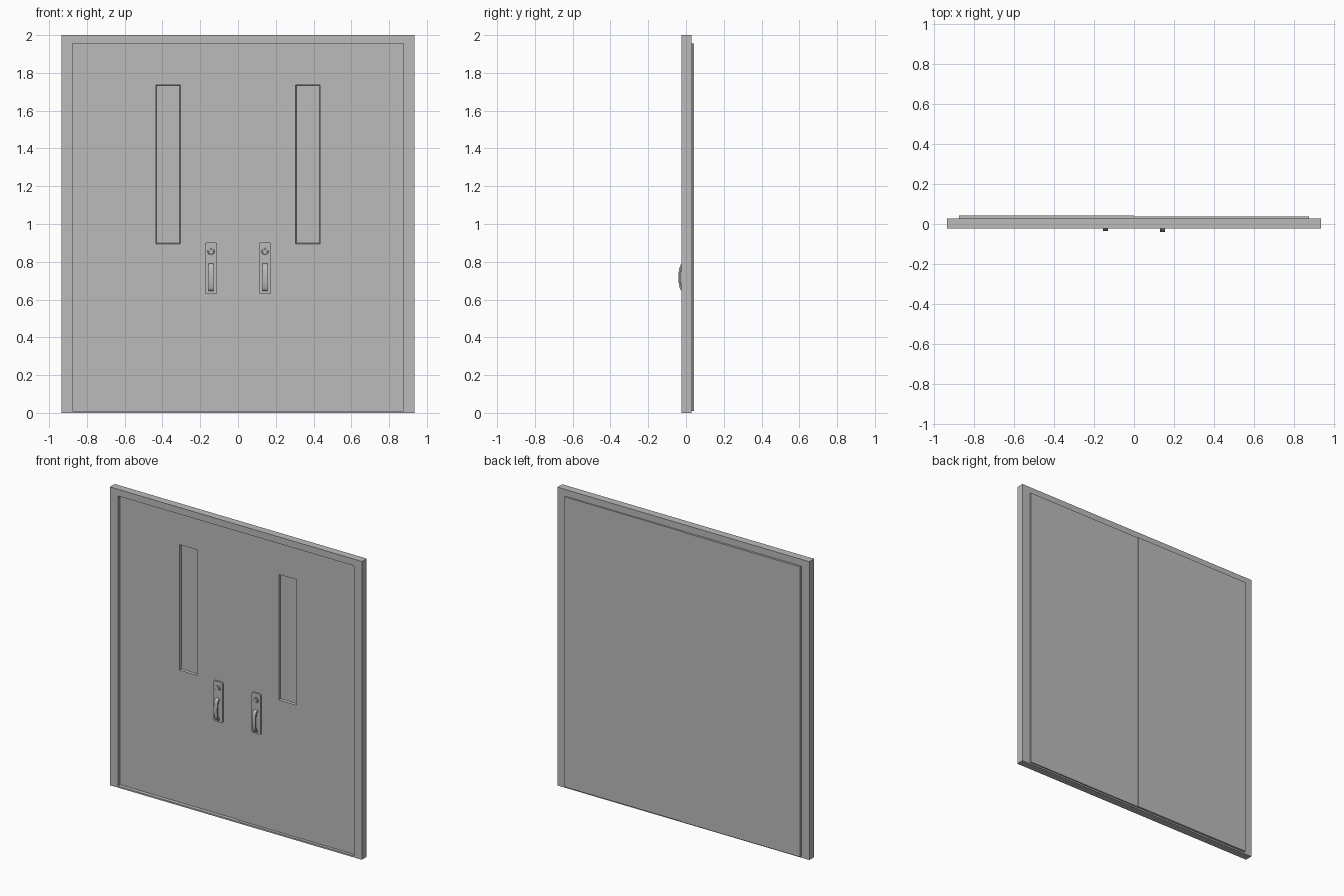
import bpy, bmesh, math
from mathutils import Vector, Matrix

cube = bpy.data.objects.get("Cube")
if cube:
    bpy.data.objects.remove(cube, do_unlink=True)

grey = bpy.data.materials.new("plain grey")
grey.use_nodes = True
colour = (0.5, 0.5, 0.5, 1)
grey.diffuse_color = colour
grey.node_tree.nodes["Principled BSDF"].inputs["Base Color"].default_value = colour


def finish(name, bm, smooth=False):
    bmesh.ops.recalc_face_normals(bm, faces=bm.faces)
    mesh = bpy.data.meshes.new(name)
    bm.to_mesh(mesh)
    bm.free()
    mesh.materials.append(grey)
    ob = bpy.data.objects.new(name, mesh)
    bpy.context.collection.objects.link(ob)
    if smooth:
        bpy.ops.object.select_all(action='DESELECT')
        ob.select_set(True)
        bpy.context.view_layer.objects.active = ob
        bpy.ops.object.shade_smooth_by_angle(angle=math.radians(40))
    return ob


def box(bm, lo, hi):
    lo, hi = Vector(lo), Vector(hi)
    matrix = Matrix.Translation((lo + hi) / 2) @ Matrix.Diagonal((*(hi - lo), 1))
    return bmesh.ops.create_cube(bm, size=1, matrix=matrix)["verts"]


def extrude(bm, points, offset):
    face = bm.faces.new([bm.verts.new(p) for p in points])
    out = bmesh.ops.extrude_face_region(bm, geom=[face])["geom"]
    bmesh.ops.translate(bm, vec=offset,
                        verts=[v for v in out if isinstance(v, bmesh.types.BMVert)])


FRONT, BACK = -0.023, 0.028          # frame faces
INNER, HEAD, SILL = 0.875, 1.955, 0.01


# Frame: a rectangular ring with a thin sill
def rect(bm, x, z0, z1, y):
    return [bm.verts.new(p) for p in ((-x, y, z0), (x, y, z0), (x, y, z1), (-x, y, z1))]


bm = bmesh.new()
rings = [rect(bm, 0.935, 0, 2, FRONT), rect(bm, 0.935, 0, 2, BACK),
         rect(bm, INNER, SILL, HEAD, BACK), rect(bm, INNER, SILL, HEAD, FRONT)]
for k in range(4):
    a, b = rings[k], rings[(k + 1) % 4]
    for i in range(4):
        j = (i + 1) % 4
        bm.faces.new((a[i], a[j], b[j], b[i]))
finish("door_frame", bm)


def build_leaf(side, label, shift):
    face_y = -0.003 + shift

    # Leaf with a sloped window recess in the front only
    bm = bmesh.new()
    box(bm, (0, face_y, SILL), (INNER, 0.037 + shift, HEAD))
    for x in (0.305, 0.435):
        bmesh.ops.bisect_plane(bm, geom=bm.verts[:] + bm.edges[:] + bm.faces[:],
                               plane_co=(x, 0, 0), plane_no=(1, 0, 0))
    for z in (0.895, 1.737):
        bmesh.ops.bisect_plane(bm, geom=bm.verts[:] + bm.edges[:] + bm.faces[:],
                               plane_co=(0, 0, z), plane_no=(0, 0, 1))
    bm.normal_update()
    pane = next(f for f in bm.faces if f.normal.y < -0.9
                and (f.calc_center_median() - Vector((0.37, face_y, 1.316))).length < 0.05)
    bmesh.ops.inset_region(bm, faces=[pane], thickness=0.005, depth=0)
    bmesh.ops.translate(bm, vec=(0, 0.014, 0), verts=pane.verts[:])
    bmesh.ops.scale(bm, vec=(side, 1, 1), verts=bm.verts)
    finish(label + "_leaf", bm)

    # Lock plate with rounded corners
    cx = side * 0.143
    bm = bmesh.new()
    points = []
    for qx, qz, start in ((1, 0.893, 0), (-1, 0.893, 90), (-1, 0.638, 180), (1, 0.638, 270)):
        for step in range(4):
            t = math.radians(start + step * 30)
            points.append((cx + qx * 0.025 + 0.008 * math.cos(t), face_y + 0.002,
                           qz + 0.008 * math.sin(t)))
    extrude(bm, points, (0, -0.012, 0))
    finish(label + "_lock_plate", bm, True)

    # Round lock cylinder with a stepped face
    bm = bmesh.new()
    for radius, depth in ((0.02, 0.015), (0.014, 0.019)):
        bmesh.ops.create_cone(
            bm, cap_ends=True, segments=24, radius1=radius, radius2=radius * 0.85, depth=depth,
            matrix=Matrix.Translation((cx, face_y - depth / 2, 0.855))
            @ Matrix.Rotation(math.pi / 2, 4, 'X'))
    finish(label + "_lock", bm, True)

    # Bowed pull handle, a flat strap swept along an arch
    bm = bmesh.new()
    base = face_y - 0.009
    outer, inner = [], []
    for step in range(17):
        t = math.pi * step / 16
        bow = math.sin(t) ** 0.6
        outer.append((cx - 0.013, base - 0.028 * bow, 0.717 + 0.073 * math.cos(t)))
        inner.append((cx - 0.013, base - 0.02 * bow, 0.717 + 0.06 * math.cos(t)))
    extrude(bm, outer + inner[::-1], (0.026, 0, 0))
    finish(label + "_pull_handle", bm, True)


build_leaf(1, "left", 0)
build_leaf(-1, "right", 0.005)
